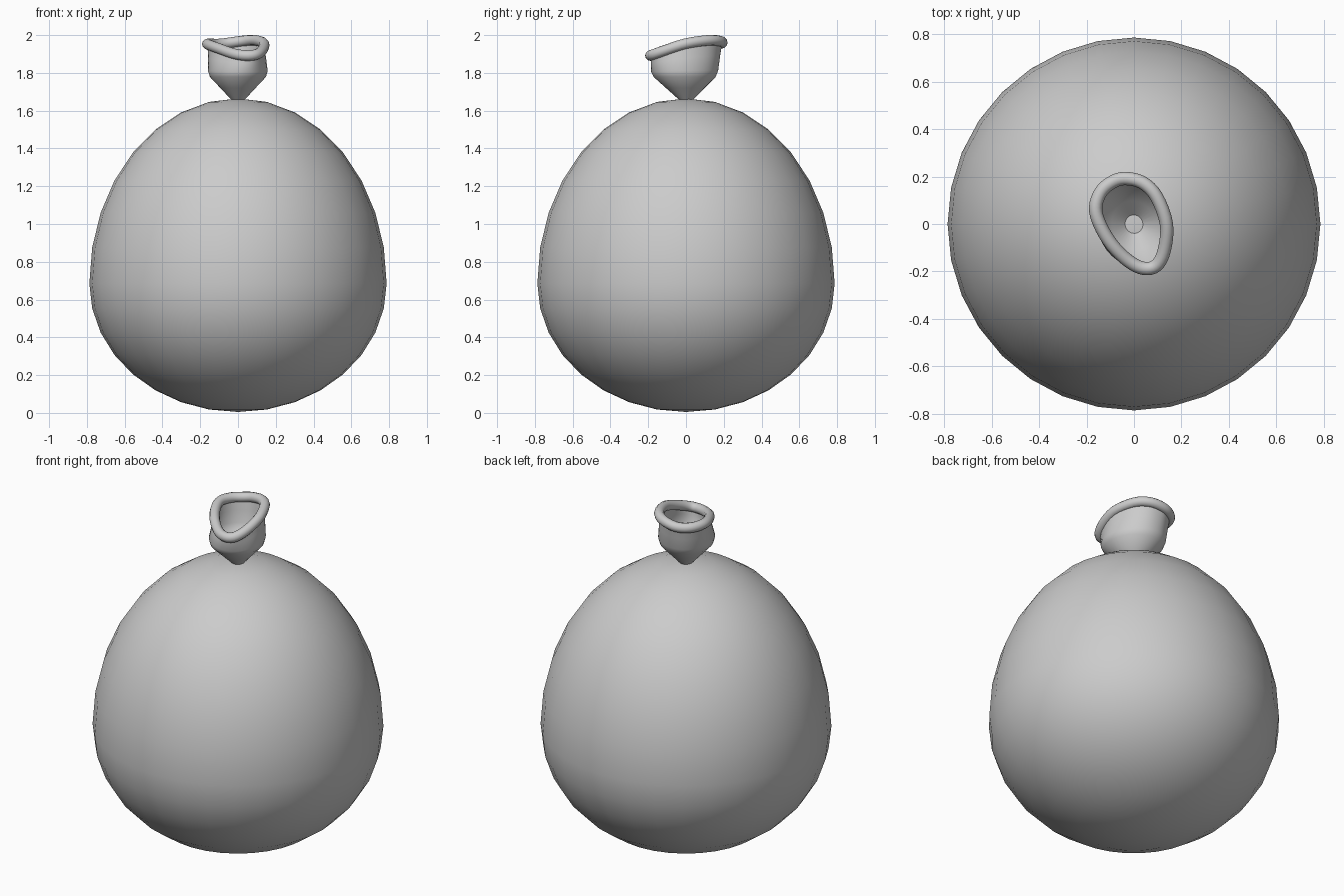
import bpy, math
from mathutils import Vector

if "Cube" in bpy.data.objects:
    bpy.data.objects.remove(bpy.data.objects["Cube"])


def loft(name, rings, wrap=False, cap=False, smooth=True):
    """Skin a stack of equal-length closed rings."""
    n, m = len(rings[0]), len(rings)
    verts = [tuple(p) for r in rings for p in r]
    faces = []
    for j in range(m if wrap else m - 1):
        k = (j + 1) % m
        for i in range(n):
            q = (i + 1) % n
            faces.append((j * n + i, j * n + q, k * n + q, k * n + i))
    if cap:
        faces.append(tuple(reversed(range(n))))
        faces.append(tuple(range((m - 1) * n, m * n)))
    me = bpy.data.meshes.new(name)
    me.from_pydata(verts, [], faces)
    if smooth:
        me.shade_smooth()
    ob = bpy.data.objects.new(name, me)
    bpy.context.collection.objects.link(ob)
    return ob


def closed_spline(pts, steps):
    """Catmull-Rom curve through a closed list of points."""
    out, n = [], len(pts)
    for i in range(n):
        a, b, c, d = (Vector(pts[(i + o) % n]) for o in (-1, 0, 1, 2))
        for s in range(steps):
            t = s / steps
            out.append(0.5 * (2 * b + (c - a) * t + (2 * a - 5 * b + 4 * c - d) * t ** 2
                              + (3 * b - a - 3 * c + d) * t ** 3))
    return out


# Balloon body: a 32 x 16 sphere stretched upward into an egg
bpy.ops.mesh.primitive_uv_sphere_add(segments=32, ring_count=16, radius=1)
body = bpy.context.object
body.name = "balloon_body"
for v in body.data.vertices:
    z = v.co.z
    v.co = (v.co.x * 0.787, v.co.y * 0.787, 0.685 + z * (0.98 if z > 0 else 0.68))
body.data.shade_smooth()
body.data.update()

# Centre line of the rolled lip (egg-shaped and tilted), counter-clockwise
lip_points = [
    (0.137, 0.0, 1.955), (0.095, 0.115, 1.972), (0.035, 0.175, 1.97),
    (-0.04, 0.192, 1.96), (-0.095, 0.175, 1.953), (-0.14, 0.135, 1.953),
    (-0.162, 0.07, 1.953), (-0.145, 0.0, 1.945), (-0.095, -0.085, 1.927),
    (-0.025, -0.155, 1.902), (0.04, -0.187, 1.892), (0.095, -0.175, 1.897),
    (0.128, -0.11, 1.92)]
lip = closed_spline(lip_points, 4)

# Rolled lip tube
rings = []
for i, p in enumerate(lip):
    t = (lip[(i + 1) % len(lip)] - lip[i - 1]).normalized()
    side = t.cross(Vector((0, 0, 1))).normalized()
    up = side.cross(t)
    rings.append([p + 0.028 * (side * math.cos(a) + up * math.sin(a))
                  for a in (2 * math.pi * k / 12 for k in range(12))])
loft("rolled_lip", rings, wrap=True)

# Neck funnel: pinched base, widening to a shoulder, then up to the lip
tilt = math.radians(113)
base, shoulder = [], []
for p in lip:
    a = math.atan2(p.y, p.x)
    r = 1 / math.hypot(math.cos(a - tilt) / 0.18, math.sin(a - tilt) / 0.155)
    d = Vector((math.cos(a), math.sin(a), 0))
    base.append(d * 0.028 + Vector((0, 0, 1.65)))
    shoulder.append(d * r + Vector((0, -0.008, 1.79)))
neck = [base]
neck += [[b.lerp(s, f) for b, s in zip(base, shoulder)] for f in (0.5, 0.92)]
neck += [[s.lerp(p, f) + Vector((0, 0, 0.008)) for s, p in zip(shoulder, lip)]
         for f in (0.08, 0.5)]
neck.append(lip)
loft("neck", neck)
